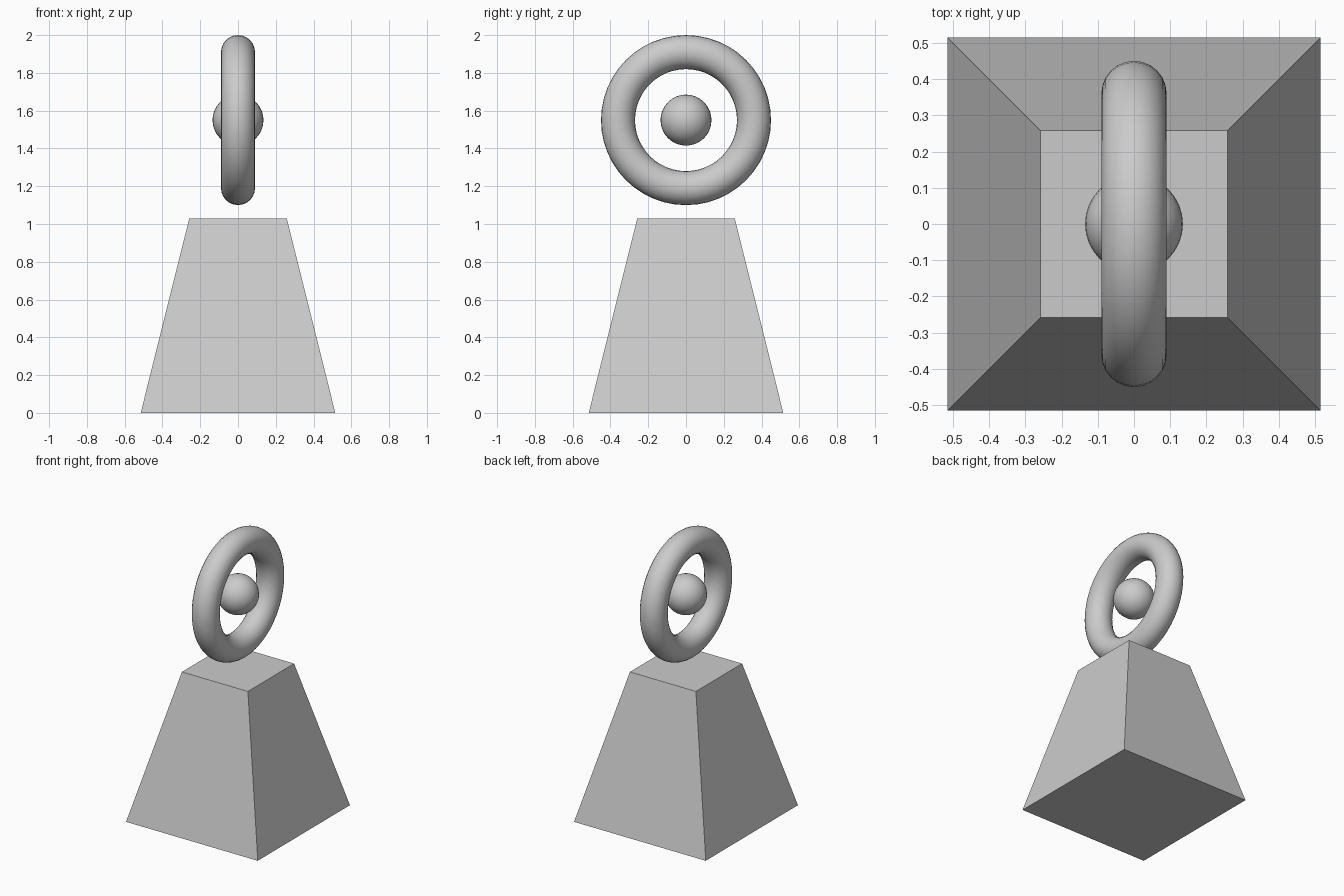
import bpy
from math import pi, sqrt

if "Cube" in bpy.data.objects:
    bpy.data.objects.remove(bpy.data.objects["Cube"])

BASE_HALF, TOP_HALF, BASE_H = 0.515, 0.258, 1.03
RING_Z, RING_R, TUBE_R, BALL_R = 1.55, 0.36, 0.09, 0.135


def finish(name, smooth=False):
    obj = bpy.context.object
    obj.name = obj.data.name = name
    bpy.ops.object.transform_apply(location=False, rotation=True, scale=True)
    if smooth:
        bpy.ops.object.shade_smooth_by_angle()
    return obj


# Tapered square pedestal
bpy.ops.mesh.primitive_cone_add(vertices=4, radius1=BASE_HALF * sqrt(2),
                                radius2=TOP_HALF * sqrt(2), depth=BASE_H,
                                location=(0, 0, BASE_H / 2), rotation=(0, 0, pi / 4))
finish("pedestal")

# Upright ring floating above the pedestal, its hole facing sideways
bpy.ops.mesh.primitive_torus_add(major_segments=48, minor_segments=24,
                                 major_radius=RING_R, minor_radius=TUBE_R,
                                 location=(0, 0, RING_Z), rotation=(0, pi / 2, 0))
finish("ring", smooth=True)

# Ball floating in the middle of the ring
bpy.ops.mesh.primitive_uv_sphere_add(segments=32, ring_count=16, radius=BALL_R,
                                     location=(0, 0, RING_Z))
finish("ball", smooth=True)
